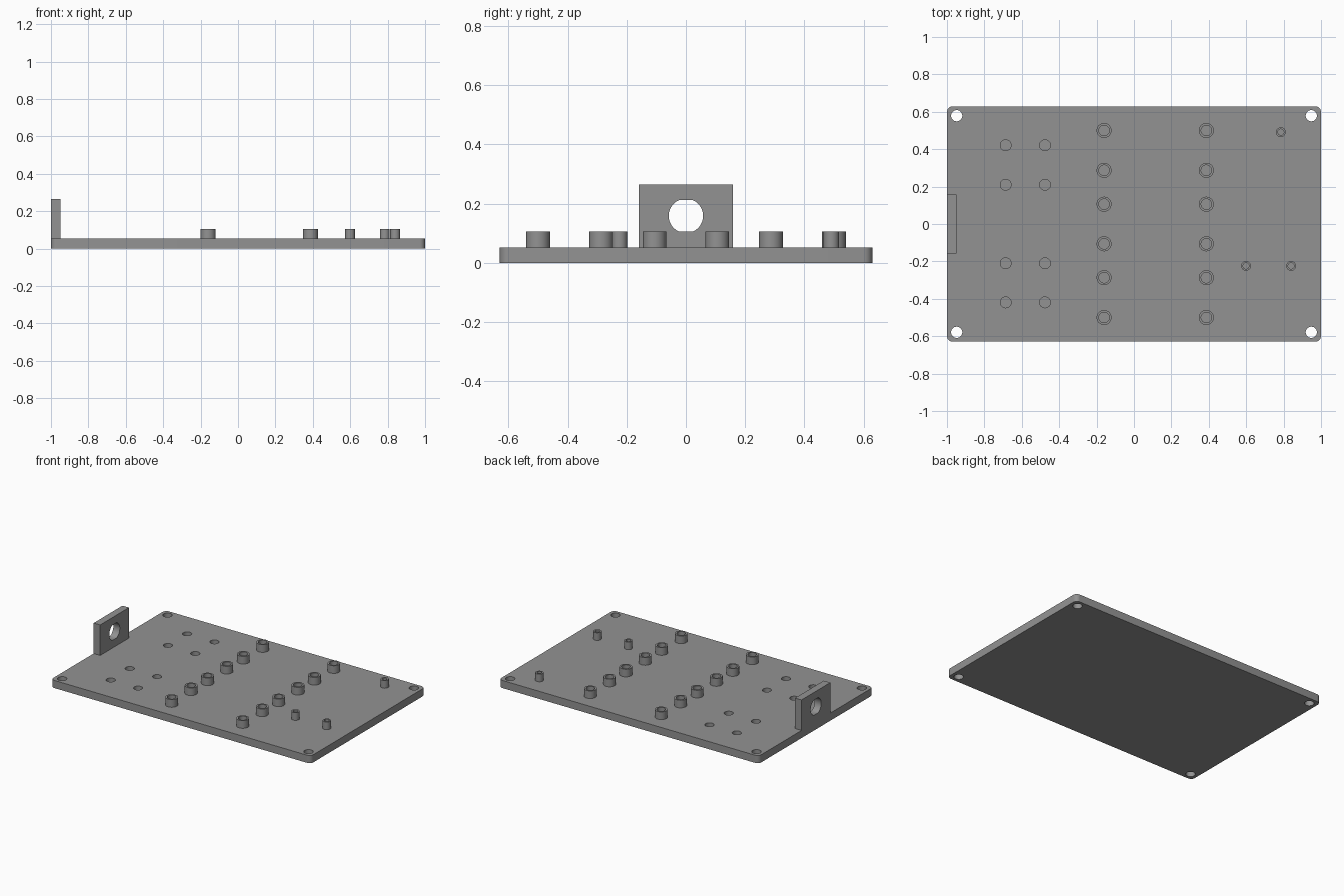
import bpy, bmesh, math
from mathutils import Vector

if "Cube" in bpy.data.objects:
    bpy.data.objects.remove(bpy.data.objects["Cube"])

PLATE_T = 0.053       # plate thickness
BOSS_TOP = 0.106      # top of all standoffs
BORE_FLOOR = 0.026    # floor of blind holes
HALF_Y = 0.629

grey = bpy.data.materials.new("grey plastic")
grey.diffuse_color = (0.29, 0.29, 0.29, 1)
grey.use_nodes = True
grey.node_tree.nodes["Principled BSDF"].inputs["Base Color"].default_value = grey.diffuse_color


def make_object(name, bm):
    bmesh.ops.recalc_face_normals(bm, faces=bm.faces)
    mesh = bpy.data.meshes.new(name)
    bm.to_mesh(mesh)
    bm.free()
    mesh.materials.append(grey)
    obj = bpy.data.objects.new(name, mesh)
    bpy.context.collection.objects.link(obj)
    return obj


def circle(r, n=40):
    return [(r * math.cos(2 * math.pi * i / n), r * math.sin(2 * math.pi * i / n)) for i in range(n)]


def add_prism(bm, points, offset):
    """Extrude a closed 3D outline along offset."""
    face = bm.faces.new([bm.verts.new(p) for p in points])
    ext = bmesh.ops.extrude_face_region(bm, geom=[face])["geom"]
    bmesh.ops.translate(bm, vec=Vector(offset), verts=[v for v in ext if isinstance(v, bmesh.types.BMVert)])


def add_cylinder(bm, x, y, r, z0, z1):
    add_prism(bm, [(x + a, y + b, z0) for a, b in circle(r)], (0, 0, z1 - z0))


def cut(obj, cutter):
    cutter.hide_render = True
    mod = obj.modifiers.new("cut", "BOOLEAN")
    mod.operation, mod.solver, mod.object = "DIFFERENCE", "EXACT", cutter
    bpy.context.view_layer.objects.active = obj
    bpy.ops.object.modifier_apply(modifier=mod.name)
    bpy.data.objects.remove(cutter)


def smooth(obj):
    bpy.ops.object.select_all(action="DESELECT")
    obj.select_set(True)
    bpy.context.view_layer.objects.active = obj
    bpy.ops.object.shade_smooth_by_angle(angle=math.radians(30))


# Feature positions
large = [(x, y) for x in (-0.16, 0.387) for y in (-0.5, -0.287, -0.106, 0.106, 0.287, 0.5)]
small = [(0.785, 0.491), (0.599, -0.224), (0.84, -0.224)]
blind = [(x, y) for x in (-0.686, -0.476) for y in (-0.419, -0.21, 0.21, 0.421)]
corners = [(x, y) for x in (-0.948, 0.948) for y in (-0.579, 0.579)]

# Base plate with rounded corners
R = 0.03
outline = []
for k, (sx, sy) in enumerate([(1, 1), (-1, 1), (-1, -1), (1, -1)]):
    for i in range(9):
        a = math.pi / 2 * (k + i / 8)
        outline.append((sx * (1 - R) + R * math.cos(a), sy * (HALF_Y - R) + R * math.sin(a), 0))
bm = bmesh.new()
add_prism(bm, outline, (0, 0, PLATE_T))
plate = make_object("base_plate", bm)

# Corner through holes, blind holes and standoff bores
bm = bmesh.new()
for x, y in corners:
    add_cylinder(bm, x, y, 0.03, -0.05, 0.1)
for places, r in ((blind, 0.029), (large, 0.028), (small, 0.016)):
    for x, y in places:
        add_cylinder(bm, x, y, r, BORE_FLOOR, 0.1)
cut(plate, make_object("plate_cutter", bm))
smooth(plate)


# Hollow standoffs
def standoff(name, x, y, r_out, r_in):
    bm = bmesh.new()
    profile = [(r_out, PLATE_T), (r_out, BOSS_TOP), (r_in, BOSS_TOP), (r_in, PLATE_T)]
    rings = [[bm.verts.new((x + a, y + b, z)) for a, b in circle(r)] for r, z in profile]
    for lo, hi in zip(rings, rings[1:]):
        for i in range(len(lo)):
            j = (i + 1) % len(lo)
            bm.faces.new((lo[i], lo[j], hi[j], hi[i]))
    smooth(make_object(name, bm))


for i, (x, y) in enumerate(large):
    standoff(f"large_standoff_{i + 1}", x, y, 0.04, 0.028)
for i, (x, y) in enumerate(small):
    standoff(f"small_standoff_{i + 1}", x, y, 0.026, 0.016)

# Upright bracket on the left edge
W, TOP = 0.158, 0.265
bm = bmesh.new()
add_prism(bm, [(-1, -W, PLATE_T), (-1, W, PLATE_T), (-1, W, TOP), (-1, -W, TOP)], (0.05, 0, 0))
bracket = make_object("bracket", bm)

# Round bracket hole with flats at top and bottom
HR, FLAT, HZ = 0.058, 0.053, 0.159
a0 = math.asin(FLAT / HR)
angles = [s + a0 * (2 * i / 20 - 1) for s in (0, math.pi) for i in range(21)]
bm = bmesh.new()
add_prism(bm, [(-1.1, HR * math.cos(a), HZ + HR * math.sin(a)) for a in angles], (0.3, 0, 0))
cut(bracket, make_object("bracket_cutter", bm))
smooth(bracket)
